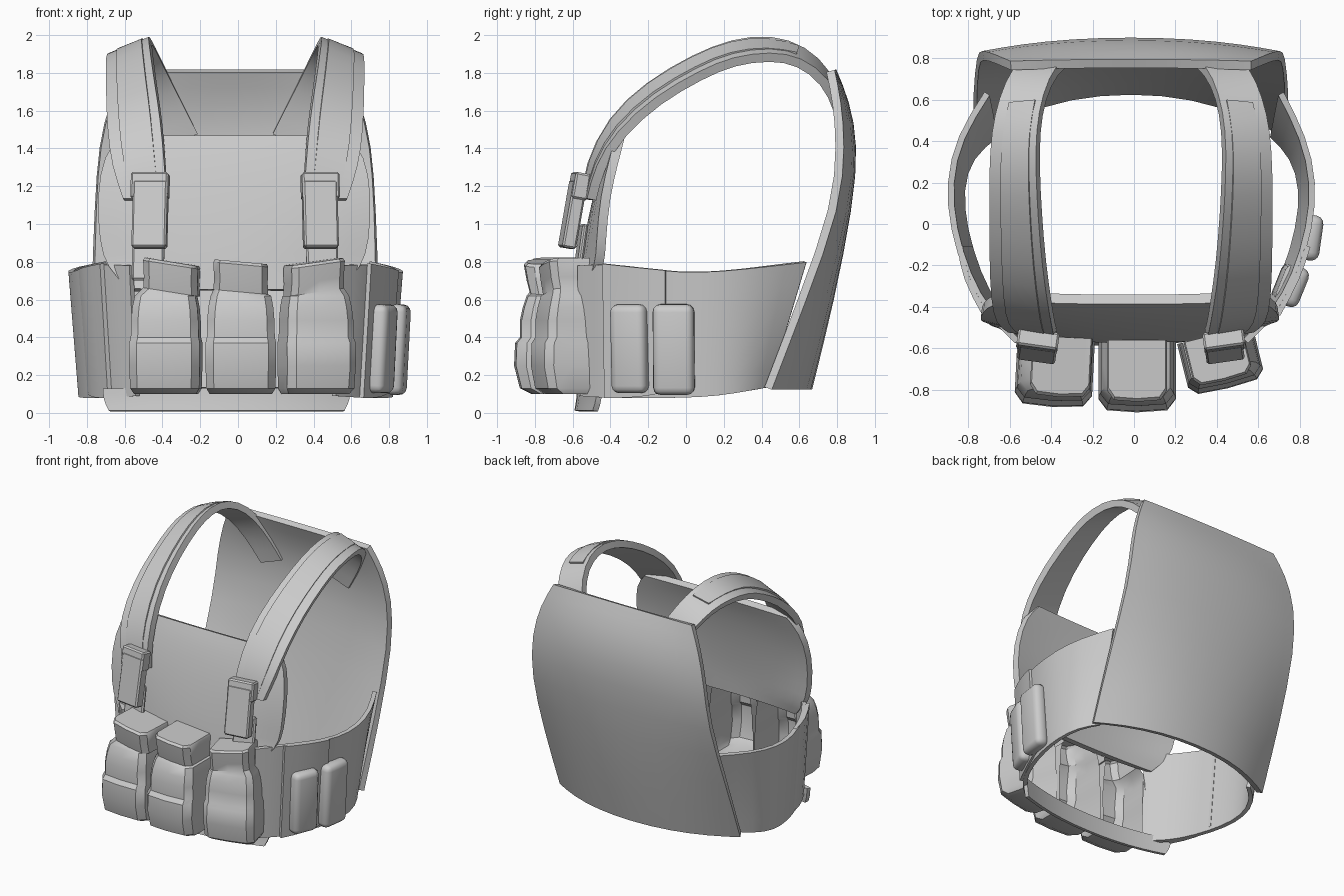
import bpy, bmesh
from math import radians
from mathutils import Vector, Matrix

if "Cube" in bpy.data.objects:
    bpy.data.objects.remove(bpy.data.objects["Cube"])


def finish(ob, angle=35):
    bpy.ops.object.select_all(action='DESELECT')
    bpy.context.view_layer.objects.active = ob
    ob.select_set(True)
    bpy.ops.object.convert(target='MESH')
    bpy.ops.object.shade_smooth_by_angle(angle=radians(angle))


def sheet(name, rows, thick=0.04, subdiv=1, matrix=None):
    """Cloth-like sheet from a grid of points, softened and thickened."""
    bm = bmesh.new()
    grid = [[bm.verts.new(p) for p in row] for row in rows]
    for a, b in zip(grid, grid[1:]):
        for i in range(len(a) - 1):
            bm.faces.new((a[i], a[i + 1], b[i + 1], b[i]))
    bmesh.ops.recalc_face_normals(bm, faces=bm.faces)
    me = bpy.data.meshes.new(name)
    bm.to_mesh(me)
    bm.free()
    ob = bpy.data.objects.new(name, me)
    bpy.context.collection.objects.link(ob)
    if matrix:
        me.transform(matrix)
    if subdiv:
        m = ob.modifiers.new("soften", 'SUBSURF')
        m.levels = subdiv
        m.boundary_smooth = 'PRESERVE_CORNERS'
    if thick:
        m = ob.modifiers.new("thickness", 'SOLIDIFY')
        m.thickness = thick
        m.offset = 0
    finish(ob)
    return ob


def panel(name, profile, thick, cx=0):
    """Bowed panel: profile rows are (z, y centre, y side, half width)."""
    ts = (-1, -.75, -.4, 0, .4, .75, 1)
    sheet(name, [[(cx + hw * t, yc + (ys - yc) * abs(t) ** 2.3, z) for t in ts]
                 for z, yc, ys, hw in profile], thick)


def box(name, size, loc, rot=(0, 0, 0), bevel=0.01, segments=1):
    bpy.ops.mesh.primitive_cube_add(size=1, location=loc,
                                    rotation=[radians(a) for a in rot])
    ob = bpy.context.object
    ob.name = name
    ob.scale = size
    bpy.ops.object.transform_apply(location=False, rotation=False, scale=True)
    m = ob.modifiers.new("edge", 'BEVEL')
    m.width = bevel
    m.segments = segments
    finish(ob)


# back panel, chest panel and lower front hem
panel("back_panel", [(1.81, .775, .765, .58), (1.65, .845, .80, .66), (1.42, .893, .82, .72),
                     (1.1, .865, .80, .74), (.6, .77, .615, .755), (.13, .655, .435, .75)],
      .045, cx=-.015)
panel("chest_panel", [(1.46, -.365, -.35, .60), (1.36, -.41, -.375, .69),
                      (1.15, -.47, -.43, .725), (.9, -.52, -.45, .71),
                      (.77, -.54, -.455, .67), (.65, -.55, -.52, .56)], .05, cx=-.02)
panel("front_hem", [(.13, -.565, -.46, .65), (.07, -.57, -.46, .65), (.01, -.58, -.48, .62)],
      .03, cx=-.06)

# shoulder strap edges: (inner x, y, z, outer x, y, z)
STRAP = [(.36, -.53, 1.13, .59, -.50, 1.13), (.37, -.515, 1.3, .65, -.46, 1.3),
         (.39, -.40, 1.55, .67, -.35, 1.48), (.42, -.2, 1.735, .675, -.15, 1.66),
         (.44, .05, 1.88, .675, .08, 1.79), (.45, .25, 1.96, .675, .25, 1.865),
         (.45, .45, 1.98, .665, .45, 1.89), (.42, .62, 1.925, .63, .6, 1.865),
         (.36, .75, 1.80, .57, .74, 1.76), (.27, .82, 1.62, .48, .815, 1.6),
         (.20, .85, 1.48, .37, .845, 1.42)]
# waist band: (x top, y top, z top, y bottom, z bottom)
BAND = [(.71, .63, .80, .43, .14), (.82, .42, .775, .33, .12), (.87, .2, .75, .17, .09),
        (.85, -.02, .74, -.02, .08), (.78, -.25, .77, -.24, .08), (.68, -.43, .79, -.42, .08),
        (.54, -.565, .78, -.55, .09)]


def strap_rows(s, fractions, lift, rows):
    out = []
    for r in rows:
        a, b = Vector(r[:3]), Vector(r[3:])
        pts = [a.lerp(b, f) + Vector((0, -.5, .8)) * lift for f in fractions]
        out.append([(s * p.x - .015, p.y, p.z) for p in pts])
    return out


def band_rows(s, path, push=0.0):
    rows = []
    for f in (0, .35, .7, 1):
        rows.append([(s * (x * (1 - .06 * f) + push), yt + (yb - yt) * f - push * .5,
                      zt + (zb - zt) * f) for x, yt, zt, yb, zb in path])
    return rows


for side, s in (("right", 1), ("left", -1)):
    # padded shoulder strap with webbing on top
    sheet(side + "_shoulder_strap", strap_rows(s, (0, .3, .7, 1), 0, STRAP), .05)
    sheet(side + "_strap_webbing", strap_rows(s, (.2, .8), .034, STRAP[:8]), .012)
    # buckle, hanging webbing and lower tab
    box(side + "_strap_keeper", (.20, .085, .14), (s * .45 - .015, -.565, 1.2), (-10, 0, s * 8))
    box(side + "_hanging_webbing", (.185, .075, .36), (s * .45 - .015, -.6, 1.05), (-10, 0, s * 8))
    box(side + "_lower_tab", (.17, .03, .3), (s * .46 - .015, -.56, .85), (-8, 0, s * 6))
    # waist band and the overlapping front flap
    path = BAND if s > 0 else [BAND[0]] + [(p[0] + .025,) + p[1:] for p in BAND[1:]]
    sheet(side + "_waist_band", band_rows(s, path), .03)
    sheet(side + "_waist_flap",
          band_rows(s, [(.825, -.1, .755, -.1, .11)] + path[4:6], .015), .025)

# magazine pouch profile: (z, half width, depth); open towards the wearer
POUCH = [(.10, .155, 0), (.10, .165, .25), (.13, .183, .31), (.25, .187, .34),
         (.37, .187, .335), (.40, .18, .31), (.49, .178, .31), (.56, .172, .295),
         (.62, .16, .275), (.64, .145, .26), (.70, .142, .275), (.785, .145, .29),
         (.80, .138, .275), (.80, .138, 0)]


def pouch(name, loc, turn, slope, shift, depth):
    rows = []
    for z, hw, d in POUCH:
        d *= depth
        top = z > .63
        cx = shift if top else 0
        section = ((-1, 0), (-1, .45), (-1, .84), (-.78, 1), (0, 1.03),
                   (.78, 1), (1, .84), (1, .45), (1, 0))
        rows.append([(cx + hw * u, -d * v, z + (slope * hw * u if top else 0))
                     for u, v in section])
    sheet(name, rows, 0, 0, Matrix.Translation(loc) @ Matrix.Rotation(radians(turn), 4, 'Z'))


pouch("left_magazine_pouch", (-.375, -.545, 0), -3, -.16, .03, .97)
pouch("middle_magazine_pouch", (.015, -.56, 0), 0, -.09, .0, 1.0)
pouch("right_magazine_pouch", (.39, -.535, 0), 14, .14, -.01, .76)

# small pouches on the right side of the band
box("side_pouch_front", (.12, .2, .47), (.755, -.295, .34), (0, 3, -22), .04, 3)
box("side_pouch_rear", (.10, .22, .48), (.845, -.065, .335), (0, 3, -8), .04, 3)
